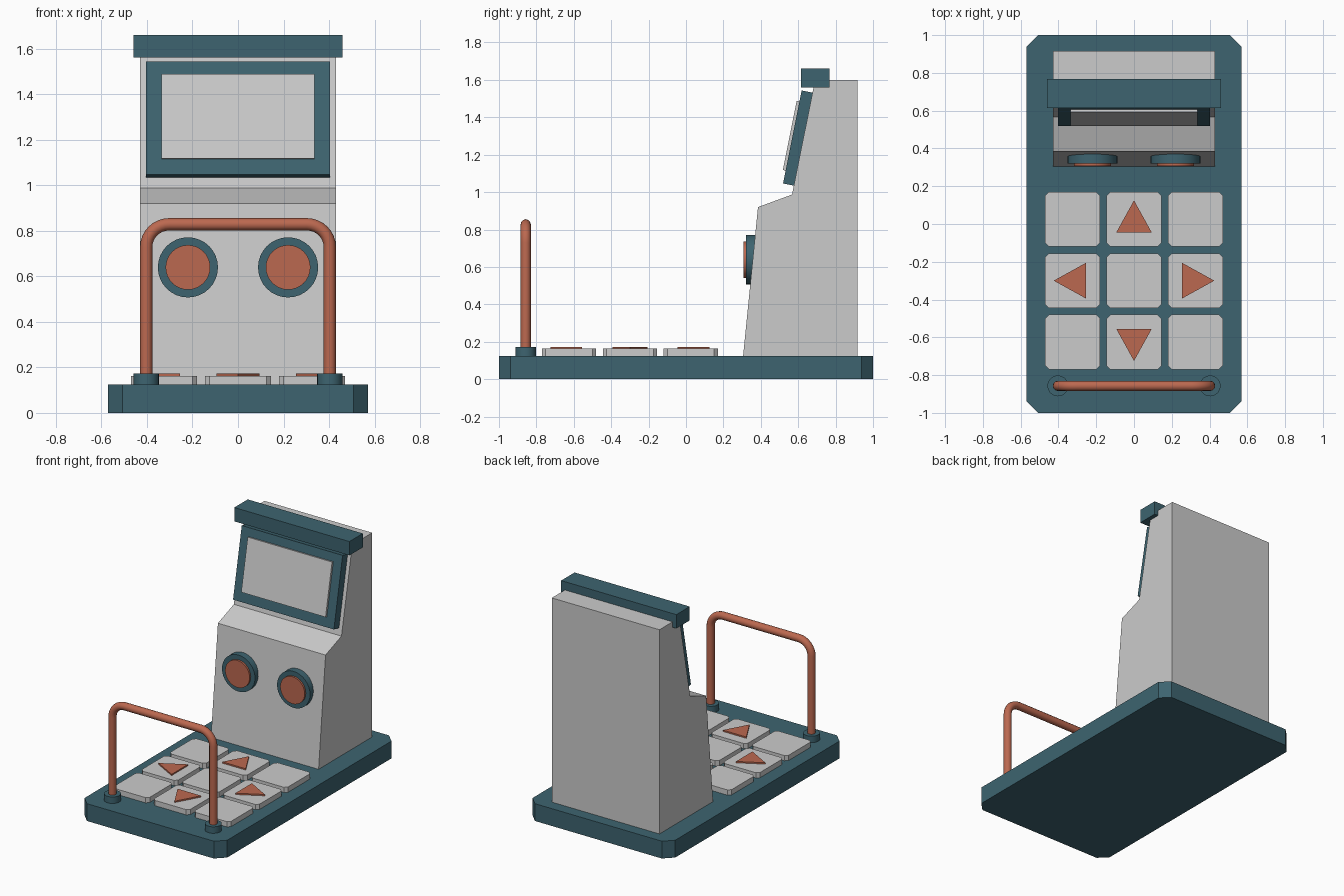
import bpy, bmesh, math
from mathutils import Vector, Matrix

if "Cube" in bpy.data.objects:
    bpy.data.objects.remove(bpy.data.objects["Cube"])


def material(name, rgb):
    m = bpy.data.materials.new(name)
    m.diffuse_color = (*rgb, 1)
    m.use_nodes = True
    m.node_tree.nodes["Principled BSDF"].inputs["Base Color"].default_value = m.diffuse_color
    return m


TEAL = material("teal", (0.047, 0.127, 0.162))
CORAL = material("coral", (0.50, 0.14, 0.08))


def finish(name, bm, mat=None):
    bmesh.ops.recalc_face_normals(bm, faces=bm.faces)
    me = bpy.data.meshes.new(name)
    bm.to_mesh(me)
    bm.free()
    ob = bpy.data.objects.new(name, me)
    bpy.context.collection.objects.link(ob)
    if mat:
        me.materials.append(mat)
    return ob


def prism(name, pts, vec, mat=None):
    """Extrude a closed outline of 3D points along vec."""
    bm = bmesh.new()
    f = bm.faces.new([bm.verts.new(p) for p in pts])
    new = bmesh.ops.extrude_face_region(bm, geom=[f])["geom"]
    bmesh.ops.translate(bm, vec=vec, verts=[v for v in new if isinstance(v, bmesh.types.BMVert)])
    return finish(name, bm, mat)


def slab(name, cx, cy, hx, hy, c, z0, z1, mat=None):
    """Rectangular plate with chamfered corners."""
    pts = []
    for sx, sy in ((1, 1), (-1, 1), (-1, -1), (1, -1)):
        a = (cx + sx * hx, cy + sy * (hy - c), z0)
        b = (cx + sx * (hx - c), cy + sy * hy, z0)
        pts += [a, b] if sx * sy > 0 else [b, a]
    return prism(name, pts, (0, 0, z1 - z0), mat)


def box(name, loc, size, mat=None, tilt=0):
    bm = bmesh.new()
    bmesh.ops.create_cube(bm, size=1)
    mx = Matrix.Translation(loc) @ Matrix.Rotation(tilt, 4, 'X') @ Matrix.Diagonal((*size, 1))
    bmesh.ops.transform(bm, matrix=mx, verts=bm.verts)
    return finish(name, bm, mat)


def smooth(ob):
    bpy.ops.object.select_all(action='DESELECT')
    ob.select_set(True)
    bpy.context.view_layer.objects.active = ob
    bpy.ops.object.shade_smooth_by_angle(angle=math.radians(35))


def disc(name, loc, r, depth, mat, rot_x=0):
    bm = bmesh.new()
    bmesh.ops.create_cone(bm, cap_ends=True, segments=32, radius1=r, radius2=r, depth=depth,
                          matrix=Matrix.Translation(loc) @ Matrix.Rotation(rot_x, 4, 'X'))
    ob = finish(name, bm, mat)
    smooth(ob)
    return ob


# Platform
slab("platform", 0, 0, 0.57, 1.0, 0.063, 0, 0.125, TEAL)

# Cabinet side profile, extruded across x
profile = [(0.305, 0.12), (0.385, 0.92), (0.567, 0.987), (0.69, 1.60), (0.917, 1.60), (0.917, 0.12)]
prism("cabinet", [(-0.43, y, z) for y, z in profile], (0.86, 0, 0))

# Top sign bar, tilted screen surround and screen
box("sign_bar", (0, 0.691, 1.61), (0.92, 0.153, 0.10), TEAL)
tilt = -math.atan(0.2)
normal = Matrix.Rotation(tilt, 3, 'X') @ Vector((0, -1, 0))
centre = Vector((0, 0.598, 1.289))
box("screen_frame", centre, (0.806, 0.06, 0.507), TEAL, tilt)
box("screen", centre + normal * 0.03 + Vector((0, 0.001, 0.005)), (0.674, 0.03, 0.377), None, tilt)

# Speakers
for side, sx in (("left", -1), ("right", 1)):
    disc(f"speaker_ring_{side}", (sx * 0.22, 0.346, 0.639), 0.132, 0.052, TEAL, math.pi / 2)
    disc(f"speaker_cone_{side}", (sx * 0.22, 0.322, 0.639), 0.098, 0.03, CORAL, math.pi / 2)
    disc(f"rail_collar_{side}", (sx * 0.403, -0.857, 0.146), 0.055, 0.052, TEAL)

# Dance pads with arrows on the four side tiles
PITCH = 0.325
for i in (-1, 0, 1):
    for j in (-1, 0, 1):
        cx, cy = i * PITCH, -0.30 + j * PITCH
        slab(f"pad_{i + 1}_{j + 1}", cx, cy, 0.145, 0.145, 0.02, 0.12, 0.163)
        if abs(i) + abs(j) == 1:
            tri = [(cx + i * a - j * b, cy + j * a + i * b, 0.16)
                   for a, b in ((0.10, 0), (-0.07, 0.094), (-0.07, -0.094))]
            prism(f"arrow_{i + 1}_{j + 1}", tri, (0, 0, 0.013), CORAL)

# Safety rail: tube swept along a rounded arch
R, X, TOP = 0.10, 0.403, 0.828
right = [(X, 0.13)] + [(X - R + R * math.cos(t), TOP - R + R * math.sin(t))
                       for t in (math.pi / 2 * k / 8 for k in range(9))]
path = right + [(-x, z) for x, z in reversed(right)]
cu = bpy.data.curves.new("rail_path", 'CURVE')
cu.dimensions = '3D'
cu.bevel_depth = 0.027
cu.bevel_resolution = 4
cu.use_fill_caps = True
sp = cu.splines.new('POLY')
sp.points.add(len(path) - 1)
for p, (x, z) in zip(sp.points, path):
    p.co = (x, -0.857, z, 1)
rail = bpy.data.objects.new("safety_rail", cu)
bpy.context.collection.objects.link(rail)
bpy.ops.object.select_all(action='DESELECT')
rail.select_set(True)
bpy.context.view_layer.objects.active = rail
bpy.ops.object.convert(target='MESH')
rail = bpy.context.view_layer.objects.active
rail.data.materials.clear()
rail.data.materials.append(CORAL)
smooth(rail)
